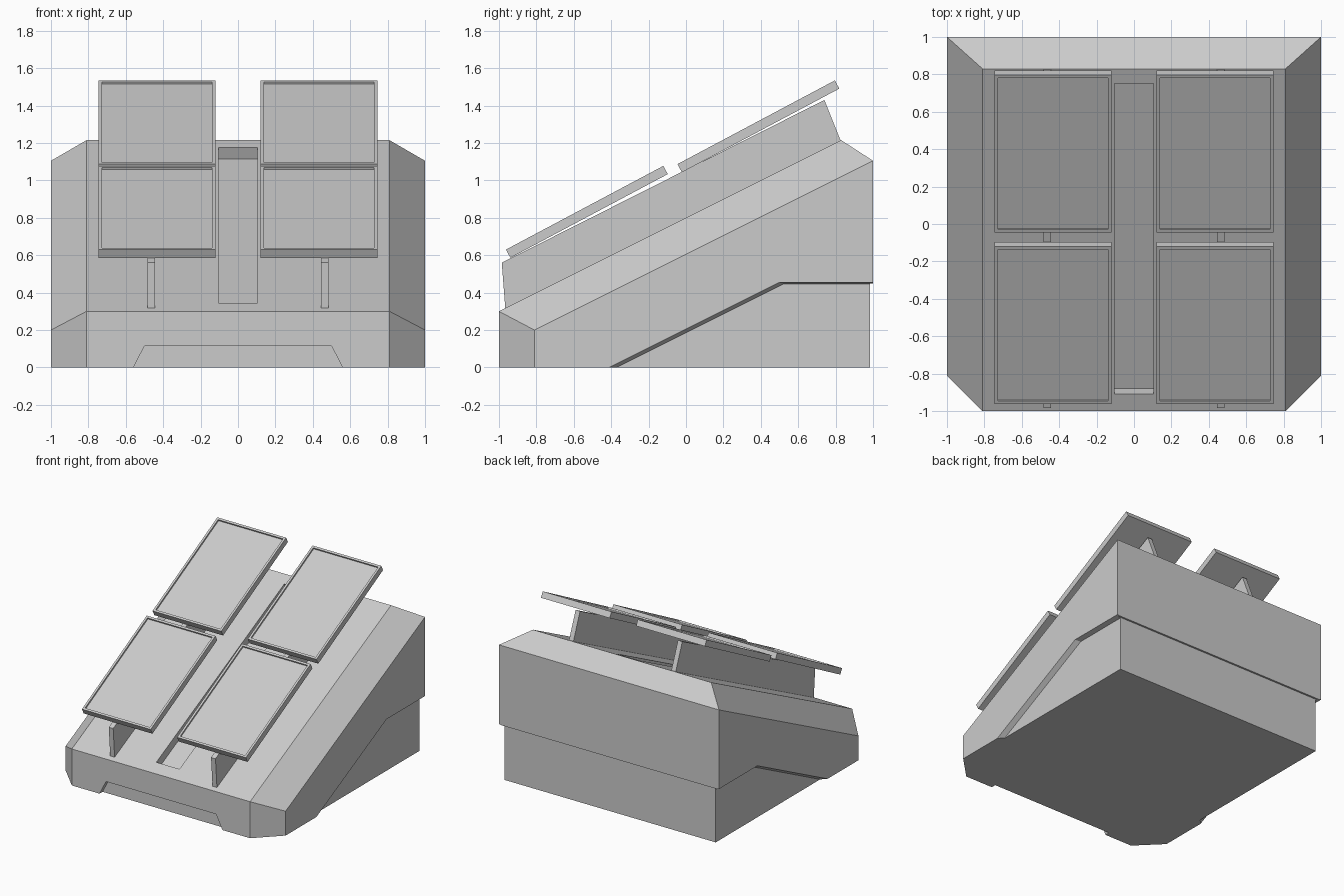
import bpy, bmesh, math
from mathutils import Matrix, Vector

if "Cube" in bpy.data.objects:
    bpy.data.objects.remove(bpy.data.objects["Cube"])


def make_object(name, bm):
    bmesh.ops.recalc_face_normals(bm, faces=bm.faces[:])
    mesh = bpy.data.meshes.new(name)
    bm.to_mesh(mesh)
    bm.free()
    ob = bpy.data.objects.new(name, mesh)
    bpy.context.collection.objects.link(ob)
    return ob


def hull(name, points):
    """Convex solid with flat faces merged."""
    bm = bmesh.new()
    for p in points:
        bm.verts.new(p)
    bmesh.ops.convex_hull(bm, input=bm.verts[:])
    bmesh.ops.dissolve_limit(bm, angle_limit=math.radians(0.5),
                             verts=bm.verts[:], edges=bm.edges[:])
    return make_object(name, bm)


def prism_x(name, profile, x0, x1):
    """Side profile (y, z) stretched from x0 to x1."""
    return hull(name, [(x, y, z) for x in (x0, x1) for y, z in profile])


def cut(target, cutter):
    cutter.hide_render = True
    mod = target.modifiers.new("cut", 'BOOLEAN')
    mod.operation = 'DIFFERENCE'
    mod.solver = 'EXACT'
    mod.object = cutter
    dg = bpy.context.evaluated_depsgraph_get()
    mesh = bpy.data.meshes.new_from_object(target.evaluated_get(dg))
    target.modifiers.clear()
    target.data = mesh
    bpy.data.objects.remove(cutter)


# Wedge body with chamfered front corners and bevelled upper rim
pts = []
for s in (-1, 1):
    pts += [(s * .81, -1, 0), (s * .81, -1, .30), (s, -.81, 0), (s, -.81, .20),
            (s * .81, .83, 1.215), (s, 1, 1.105), (s, 1, 0)]
body = hull("body", pts)

# Stepped-in lower sides, with a slanted underside along the step
for s in (-1, 1):
    step = []
    for x, shift, z in ((.96, -.37, .445), (1.04, -.45, .465)):
        step += [(s * x, shift - .2, -.1), (s * x, shift + 2 * z, z),
                 (s * x, 1.2, z), (s * x, 1.2, -.1)]
    cut(body, hull("side_cutter", step))

# Stepped-in lower back
cut(body, prism_x("back_cutter", [(.985, -.1), (1.3, -.1), (1.3, .45), (.985, .45)], -1.2, 1.2))

# Shallow trapezoid notch at the front foot
cut(body, hull("notch_cutter", [(x, y, z) for y in (-1.1, -.96)
                                for x, z in ((-.61, -.1), (.61, -.1), (.5, .115), (-.5, .115))]))

# Long channel down the middle of the slope, ends square to the slope
cut(body, prism_x("channel_cutter", [(-.88, .285), (-.96, .445), (.70, 1.275), (.78, 1.115)],
                  -.105, .105))


# Support fins
fin_profile = [(-.965, .30), (-.985, .56), (.74, 1.43), (.826, 1.215), (.82, 1.19)]
for side, s in (("left", -1), ("right", 1)):
    prism_x(side + "_fin", fin_profile, s * .465 - .02, s * .465 + .02)


# Framed tilted panels
def panel(name, x, y, z):
    bm = bmesh.new()
    bmesh.ops.create_cube(bm, size=1, matrix=Matrix.Diagonal((.625, .953, .05, 1)))
    top = max(bm.faces, key=lambda f: f.calc_center_median().z)
    bmesh.ops.inset_region(bm, faces=[top], thickness=.025)
    bmesh.ops.inset_individual(bm, faces=[top], thickness=.001, depth=-.012)
    tilt = Matrix.Rotation(math.radians(28), 4, 'X')
    bm.transform(Matrix.Translation(Vector((x, y, z))) @ tilt)
    make_object(name, bm)


for side, s in (("left", -1), ("right", 1)):
    panel("lower_" + side + "_panel", s * .4325, -.53, .832)
    panel("upper_" + side + "_panel", s * .4325, .387, 1.289)
